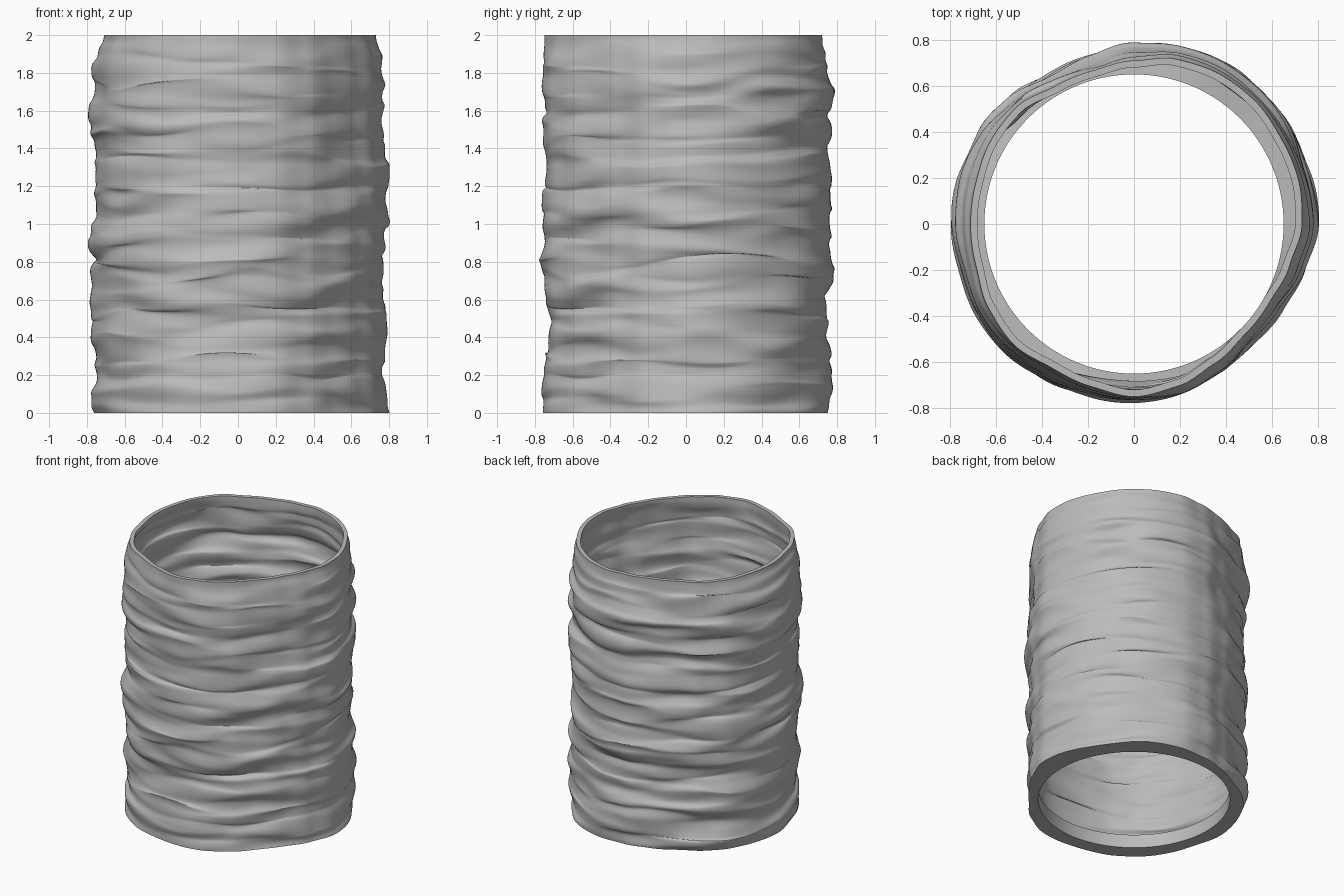
import bpy, bmesh, math
from mathutils import Vector, noise

cube = bpy.data.objects.get("Cube")
if cube:
    bpy.data.objects.remove(cube, do_unlink=True)

SEGMENTS, LAYERS, HEIGHT = 176, 200, 2.0
THICKNESS, FOOT_RADIUS, FOOT_HEIGHT = 0.03, 0.65, 0.1

# Wall radius in hundredths, bottom to top, at right, back, left and front
PROFILES = (
    (80, 79, 76, 77, 79, 77, 76, 75, 76, 77, 79, 78, 79, 79, 77, 76, 76, 76, 77, 77, 76),
    (74, 75, 77, 76, 74, 73, 74, 77, 78, 75, 75, 77, 77, 75, 74, 77, 75, 78, 75, 73, 72),
    (77, 78, 75, 76, 79, 76, 78, 79, 77, 79, 78, 74, 76, 76, 75, 78, 81, 77, 78, 77, 76),
    (76, 76, 76, 74, 72, 73, 75, 75, 78, 75, 75, 77, 75, 74, 75, 76, 73, 77, 75, 75, 75),
)
MEANS = [sum(p) / len(p) for p in PROFILES]
# Average girth and mouth radius in hundredths, every 15 degrees around
GIRTH = (78, 78, 78, 78, 78, 78, 76, 73, 72, 74, 76, 77,
         77, 76, 77, 77, 76, 75, 75, 75, 73, 71, 72, 75)
MOUTH = (73, 74, 74, 75, 75, 74, 71, 69, 69, 72, 72, 71,
         71, 71, 73, 74, 72, 73, 75, 73, 70, 68, 68, 70)


def smooth_step(f):
    return f * f * (3 - 2 * f)


def around_value(values, angle):
    t = angle / math.tau * len(values)
    i = int(t)
    f = smooth_step(t - i)
    return values[i % len(values)] * (1 - f) + values[(i + 1) % len(values)] * f


def profile_value(profile, z):
    t = z / HEIGHT * (len(profile) - 1)
    i = min(int(t), len(profile) - 2)
    f = smooth_step(t - i)
    return profile[i] * (1 - f) + profile[i + 1] * f


def wrinkle(angle, z, around, upward, seed):
    return noise.noise(Vector((math.cos(angle) * around + seed,
                               math.sin(angle) * around, z * upward)))


def wall_point(angle, z, inset=0.0):
    """Crumpled wall: long horizontal folds that sag over each other."""
    bulges = [profile_value(p, z) - m for p, m in zip(PROFILES, MEANS)]
    between = math.sin(2 * angle) ** 2
    r = around_value(GIRTH, angle) + (1 - 0.4 * between) * around_value(bulges, angle)
    r = r / 100 - 0.002
    r += (0.35 + 0.65 * between) * 0.04 * wrinkle(angle, z, 1.5, 8, 3)
    r += 0.02 * wrinkle(angle, z, 1.8, 14, 31)
    # The mouth narrows to its own wavy outline
    narrowing = smooth_step(max(0, (z - 1.83) / (HEIGHT - 1.83)))
    r += narrowing * (around_value(MOUTH, angle) / 100 - r)
    fade = min(1, z / 0.12, (HEIGHT - z) / 0.12)
    z += fade * (0.045 * wrinkle(angle, z, 1.4, 11, 47) + 0.012 * wrinkle(angle, z, 2, 22, 61))
    r = min(r, 0.81) - inset
    return (r * math.cos(angle), r * math.sin(angle), z)


def circle_point(angle, z):
    return (FOOT_RADIUS * math.cos(angle), FOOT_RADIUS * math.sin(angle), z)


angles = [math.tau * i / SEGMENTS for i in range(SEGMENTS)]
bm = bmesh.new()
rings = []


def add_ring(point, *args):
    rings.append([bm.verts.new(point(a, *args)) for a in angles])


# Outer wall going up, inner wall going down, then the thick round foot
for k in range(LAYERS + 1):
    add_ring(wall_point, HEIGHT * k / LAYERS)
for k in range(LAYERS + 1):
    add_ring(wall_point, HEIGHT + (FOOT_HEIGHT - HEIGHT) * k / LAYERS, THICKNESS)
add_ring(circle_point, FOOT_HEIGHT)
add_ring(circle_point, 0)

for k, low in enumerate(rings):
    high = rings[(k + 1) % len(rings)]
    for i in range(SEGMENTS):
        j = (i + 1) % SEGMENTS
        bm.faces.new((low[i], low[j], high[j], high[i]))

# Keep the rim, ledge and foot edges crisp
last = len(rings) - 1
for k in (0, LAYERS, LAYERS + 1, last - 2, last - 1, last):
    for i in range(SEGMENTS):
        bm.edges.get((rings[k][i], rings[k][(i + 1) % SEGMENTS])).smooth = False
for face in bm.faces:
    face.smooth = True

mesh = bpy.data.meshes.new("crumpled_tube")
bm.to_mesh(mesh)
bm.free()
tube = bpy.data.objects.new("crumpled_tube", mesh)
bpy.context.collection.objects.link(tube)

# Plain grey
grey = bpy.data.materials.new("plain_grey")
grey.use_nodes = True
colour = (0.5, 0.5, 0.5, 1)
grey.diffuse_color = colour
grey.node_tree.nodes["Principled BSDF"].inputs["Base Color"].default_value = colour
mesh.materials.append(grey)
